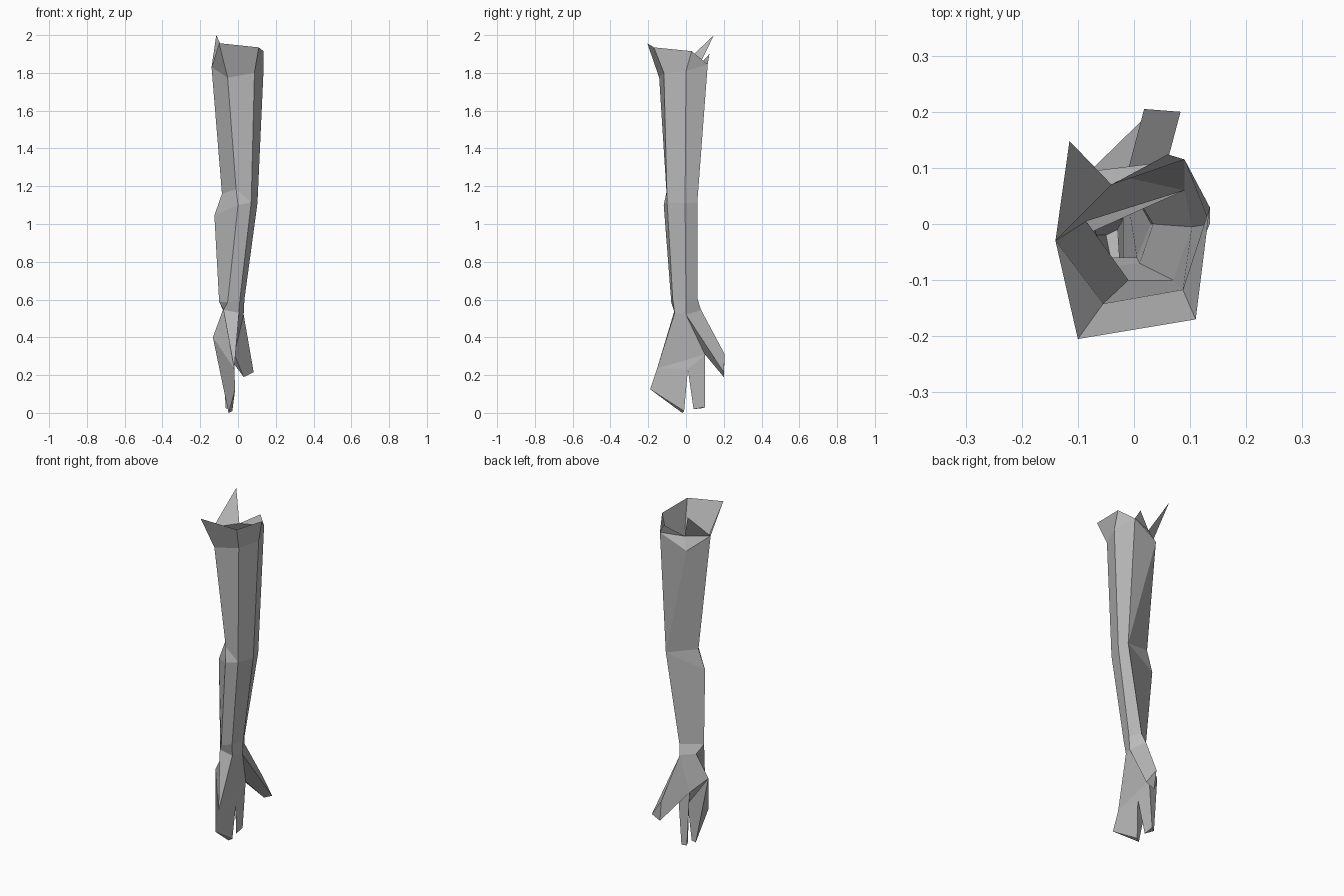
import bpy
import bmesh
from mathutils import Vector

default_cube = bpy.data.objects.get("Cube")
if default_cube:
    bpy.data.objects.remove(default_cube, do_unlink=True)

# One plain grey for the whole arm
grey = bpy.data.materials.new("plain_grey")
grey.use_nodes = True
colour = (0.5, 0.5, 0.5, 1)
grey.diffuse_color = colour
grey.node_tree.nodes["Principled BSDF"].inputs["Base Color"].default_value = colour


def loft(*rings):
    """Quads between closed rings; repeated points collapse to triangles."""
    faces = []
    for lower, upper in zip(rings, rings[1:]):
        count = len(lower)
        for i in range(count):
            j = (i + 1) % count
            faces.append([lower[i], lower[j], upper[j], upper[i]])
    return faces


def build(name, faces):
    """Flat-shaded mesh object, sharing points that coincide."""
    bm = bmesh.new()
    shared = {}
    for face in faces:
        corners = list(dict.fromkeys(face))
        if len(corners) < 3:
            continue
        for point in corners:
            if point not in shared:
                shared[point] = bm.verts.new(Vector(point))
        bm.faces.new([shared[point] for point in corners])
    bmesh.ops.recalc_face_normals(bm, faces=bm.faces[:])
    mesh = bpy.data.meshes.new(name)
    bm.to_mesh(mesh)
    bm.free()
    mesh.materials.append(grey)
    part = bpy.data.objects.new(name, mesh)
    bpy.context.collection.objects.link(part)
    return part


# Shoulder ring, running from the front round through +x to the back
shoulder_front = (-.055, -.142, 1.775)
shoulder_corner = (.087, -.117, 1.80)
shoulder_side = (.135, 0, 1.81)
shoulder_back = (.09, .115, 1.845)
shoulder_rear = (-.07, .095, 1.77)
shoulder_inner = (-.14, -.03, 1.83)
shoulder = [shoulder_front, shoulder_corner, shoulder_side,
            shoulder_back, shoulder_rear, shoulder_inner]

# Torn flare around the open shoulder, with one tall spike and a low flap
rear_notch = (-.04, .07, 1.84)
flare = [(-.10, -.205, 1.957), (.11, -.17, 1.935), (.135, .03, 1.915),
         shoulder_back, rear_notch, shoulder_inner]
spike_tip = (-.115, .148, 2)
flap_tip = (.06, .124, 1.90)
build("shoulder_flare", loft(shoulder, flare))
build("shoulder_spike", [[shoulder_inner, rear_notch, spike_tip]])
build("shoulder_flap", [[shoulder_back, flap_tip, rear_notch]])

# Upper arm down to the elbow
elbow_corner = (.07, -.10, 1.115)
elbow_side = (.103, -.005, 1.11)
elbow_back = (.09, .06, 1.115)
elbow_crease = (-.01, -.10, 1.185)
elbow_inner = (-.085, .005, 1.16)
elbow_top = [elbow_crease, elbow_corner, elbow_side,
             elbow_back, elbow_back, elbow_inner]
build("upper_arm", loft(shoulder, elbow_top))

# Forearm, with the bulge just under the elbow
bulge_front = (0, -.118, 1.10)
bulge_inner = (-.125, 0, 1.045)
elbow_low = [bulge_front, elbow_corner, elbow_side, elbow_back, bulge_inner]
elbow_high = [elbow_crease, elbow_corner, elbow_side, elbow_back, elbow_inner]
wrist = [(-.055, -.078, .585), (.01, -.07, .60), (.034, 0, .60),
         (0, .062, .60), (-.10, -.025, .59)]
build("forearm", loft(elbow_high, elbow_low, wrist))

# Wrist
hand_front = (-.077, -.06, .545)
hand_corner = (.005, -.06, .53)
hand_palm = (.03, 0, .52)
hand_thumb = (-.015, .08, .545)
hand_back = (-.08, .02, .545)
hand = [hand_front, hand_corner, hand_palm, hand_thumb, hand_back]
build("wrist", loft(wrist, hand))

# Palm
knuckle_front = (-.02, -.153, .235)
knuckle_middle = (-.018, .01, .23)
knuckle_rear = (-.02, .10, .31)
knuckle_web = (-.085, .088, .345)
knuckle_outer = (-.133, -.02, .40)
knuckles = [knuckle_front, knuckle_front, knuckle_rear,
            knuckle_web, knuckle_outer]
palm_faces = loft(hand, knuckles)
del palm_faces[2]  # the thumb grows from this side
palm_faces += [[knuckle_front, knuckle_rear, knuckle_middle],
               [knuckle_outer, knuckle_middle, knuckle_web]]
build("palm", palm_faces)

# Digits: each tapers from a root on the palm to a closed tip
digits = {
    "joined_fingers": ([knuckle_front, knuckle_middle, knuckle_outer],
                       [(-.015, -.19, .125), (-.03, -.01, .01),
                        (-.05, -.02, 0)]),
    "rear_finger": ([knuckle_middle, knuckle_rear, knuckle_web],
                    [(-.04, .04, .02), (-.04, .10, .03), (-.065, .085, .025)]),
    "thumb": ([hand_palm, hand_thumb, knuckle_web, knuckle_rear],
              [(.083, .20, .215), (.018, .205, .31),
               (.03, .20, .19), (.03, .20, .19)]),
}
for name, (root, tip) in digits.items():
    build(name, loft(root, tip) + [tip])
